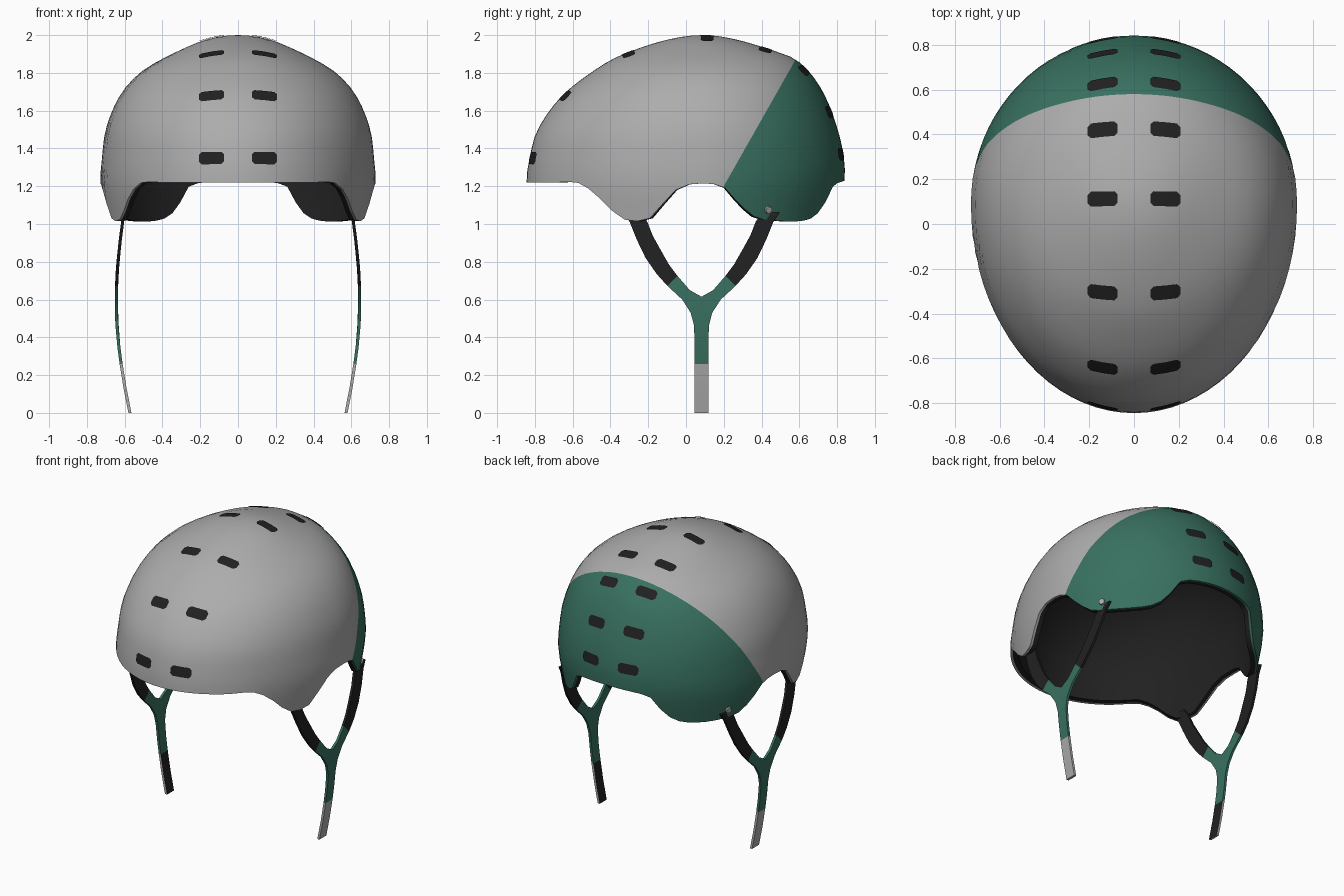
import bpy, bmesh, math
from mathutils import Vector
from mathutils.bvhtree import BVHTree

if "Cube" in bpy.data.objects:
    bpy.data.objects.remove(bpy.data.objects["Cube"])


def material(name, rgb):
    m = bpy.data.materials.new(name)
    m.diffuse_color = (*rgb, 1)
    m.use_nodes = True
    m.node_tree.nodes["Principled BSDF"].inputs["Base Color"].default_value = m.diffuse_color
    return m


MATS = [material("light_grey", (0.41, 0.415, 0.41)),
        material("dark_green", (0.04, 0.165, 0.118)),
        material("black", (0.015, 0.015, 0.015))]
GREY, GREEN, BLACK = 0, 1, 2


def make(name, bm, mirror=False, angle=40):
    me = bpy.data.meshes.new(name)
    bm.to_mesh(me)
    ob = bpy.data.objects.new(name, me)
    bpy.context.collection.objects.link(ob)
    for m in MATS:
        me.materials.append(m)
    for p in me.polygons:
        p.use_smooth = True
    me.set_sharp_from_angle(angle=math.radians(angle))
    if mirror:
        ob.modifiers.new("mirror", 'MIRROR').use_clip = False
    return ob


def curve(pts, t):
    """Smooth interpolation through (t, value) points."""
    n = len(pts)
    t = min(max(t, pts[0][0]), pts[-1][0])
    i = next((k for k in range(n - 1) if t <= pts[k + 1][0]), n - 2)

    def slope(k):
        a, b = pts[max(k - 1, 0)], pts[min(k + 1, n - 1)]
        return (b[1] - a[1]) / (b[0] - a[0])
    (t0, v0), (t1, v1) = pts[i], pts[i + 1]
    h = t1 - t0
    u = (t - t0) / h
    return ((2*u**3 - 3*u*u + 1) * v0 + (u**3 - 2*u*u + u) * h * slope(i)
            + (3*u*u - 2*u**3) * v1 + (u**3 - u*u) * h * slope(i + 1))


# Shell profiles: height, front y, back y, half width
PROFILE = [(2.0, .09, .09, 0), (1.98, -.08, .25, .155), (1.93, -.25, .426, .285),
           (1.88, -.375, .565, .39), (1.8, -.505, .657, .52), (1.68, -.655, .735, .625),
           (1.5, -.785, .803, .70), (1.35, -.828, .836, .72), (1.22, -.844, .838, .728),
           (1.0, -.82, .79, .70)]
FRONT, BACK, WIDTH = ([(math.sqrt(2 - r[0]), r[k]) for r in PROFILE] for k in (1, 2, 3))
# Lower edge height along y
RIM = [(-.85, 1.22), (-.7, 1.22), (-.58, 1.22), (-.52, 1.19), (-.45, 1.13), (-.38, 1.06),
       (-.33, 1.025), (-.27, 1.015), (-.2, 1.025), (-.13, 1.1), (-.04, 1.19), (.08, 1.215),
       (.2, 1.195), (.27, 1.12), (.36, 1.04), (.45, 1.02), (.6, 1.015), (.68, 1.04),
       (.735, 1.11), (.78, 1.2), (.84, 1.23)]
YC = 0.09


def shell_point(a, z):
    s = math.sqrt(max(2 - z, 0))
    c, d = math.cos(a), math.sin(a)
    reach = curve(BACK, s) - YC if d > 0 else YC - curve(FRONT, s)
    return Vector((curve(WIDTH, s) * c, YC + reach * d, z))


def rim_height(a):
    z = 1.2
    for _ in range(40):
        z += 0.3 * (curve(RIM, shell_point(a, z).y) - z)
    return z


# Shell: outer skin, grey lip, black liner edge and black inside
SEG, ROWS = 80, 20
bm = bmesh.new()
columns = []
tops = [bm.verts.new((0, YC, 2)), bm.verts.new((0, YC, 1.955))]
for i in range(SEG):
    a = 2 * math.pi * i / SEG
    rim = rim_height(a)

    def ring(k, d):
        f = math.cos(math.pi / 2 * k / ROWS)
        p = shell_point(a, rim + (2 - rim) * f)
        q = 1 - d / 0.75
        return bm.verts.new((p.x * q, YC + (p.y - YC) * q, rim + (2 - d - rim) * f))
    columns.append([ring(k, 0) for k in range(1, ROWS + 1)] + [ring(ROWS, .014)]
                   + [ring(k, .045) for k in range(ROWS, 0, -1)])
for i in range(SEG):
    c, n = columns[i], columns[(i + 1) % SEG]
    bm.faces.new((tops[0], c[0], n[0]))
    for k in range(len(c) - 1):
        f = bm.faces.new((c[k], c[k + 1], n[k + 1], n[k]))
        f.material_index = GREY if k < ROWS else BLACK
    bm.faces.new((c[-1], tops[1], n[-1])).material_index = BLACK
bmesh.ops.recalc_face_normals(bm, faces=bm.faces)
tree = BVHTree.FromBMesh(bm)

# Slanted colour split: green rear section
split, normal = Vector((0, .2, 1.2)), Vector((0, .67, -.38)).normalized()
bmesh.ops.bisect_plane(bm, geom=bm.verts[:] + bm.edges[:] + bm.faces[:],
                       plane_co=split, plane_no=normal)
for f in bm.faces:
    if f.material_index == GREY and (f.calc_center_median() - split).dot(normal) > 0:
        f.material_index = GREEN
make("helmet_shell", bm)

# Vents: thin dark plates laid on the shell in two rows
bm = bmesh.new()
for y, z in [(-.83, 1.35), (-.65, 1.685), (-.308, 1.905), (.112, 1.985),
             (.425, 1.93), (.632, 1.82), (.775, 1.6), (.83, 1.37)]:
    n = Vector((0, y - .05, z - 1.3)).normalized()
    t = Vector((0, -n.z, n.y))
    outline = [(sx * u, v) for sx, u, v in
               [(1, .067, .018), (1, .052, .033), (1, 0, .033), (-1, .052, .033), (-1, .067, .018),
                (-1, .067, -.018), (-1, .052, -.033), (1, 0, -.033), (1, .052, -.033), (1, .067, -.018)]]
    for side in (-1, 1):
        def drop(u, v):
            o = Vector((side * .14 + u, y, z)) + t * v + n * .3
            return bm.verts.new(tree.ray_cast(o, -n)[0] + n * .006)
        mid = drop(0, 0)
        edge = [drop(u, v) for u, v in outline]
        for k in range(len(edge)):
            f = bm.faces.new((mid, edge[k], edge[(k + 1) % len(edge)]))
            f.material_index = BLACK
            f.normal_update()
            if f.normal.dot(n) < 0:
                f.normal_flip()
make("vents", bm)

# Y-shaped chin straps: (outer y, z, inner y, z) of the front half, mirrored in y
STRAP = [(-.33, 1.06, -.235, 1.06), (-.298, 1.01, -.204, 1.01), (-.262, .92, -.177, .94),
         (-.214, .82, -.14, .873), (-.155, .735, -.09, .785), (-.098, .672, -.045, .725),
         (-.02, .60, .02, .65), (.025, .53, .082, .615), (.043, .46, .082, .50),
         (.045, .35, .082, .35), (.045, .26, .082, .26), (.045, .13, .082, .13),
         (.045, 0, .082, 0)]
BOW = [(0, .58), (.2, .618), (.45, .648), (.7, .65), (.9, .633), (1.06, .612)]
bm = bmesh.new()
for flip in (False, True):
    rows = []
    for y0, z0, y1, z1 in STRAP:
        if flip:
            y0, y1 = .164 - y0, .164 - y1
        rows.append([bm.verts.new((curve(BOW, z), y, z)) for y, z in ((y0, z0), (y1, z1))])
    for p, q in zip(rows, rows[1:]):
        quad = (p[0], q[0], q[1], p[1])
        bm.faces.new(quad[::-1] if flip else quad)
bmesh.ops.remove_doubles(bm, verts=bm.verts, dist=.0005)
new = bmesh.ops.extrude_face_region(bm, geom=bm.faces[:], use_keep_orig=True)["geom"]
bmesh.ops.translate(bm, vec=(-.016, 0, 0),
                    verts=[v for v in new if isinstance(v, bmesh.types.BMVert)])
bmesh.ops.recalc_face_normals(bm, faces=bm.faces)
for f in bm.faces:
    z = f.calc_center_median().z
    if z > .69:
        f.material_index = BLACK
    elif z > .26:
        f.material_index = GREEN
    else:
        f.material_index = BLACK if f.normal.x < -.5 else GREY
make("chin_straps", bm, mirror=True)

# Strap studs on the rear lobes
hit, nrm, _, _ = tree.ray_cast(Vector((2, .435, 1.075)), Vector((-1, 0, 0)))
bm = bmesh.new()
bmesh.ops.create_cone(bm, cap_ends=True, segments=12, radius1=.023, radius2=.018, depth=.02)
turn = nrm.to_track_quat('Z', 'Y').to_matrix().to_4x4()
bmesh.ops.transform(bm, matrix=turn, verts=bm.verts)
bmesh.ops.translate(bm, vec=hit, verts=bm.verts)
make("strap_studs", bm, mirror=True)
